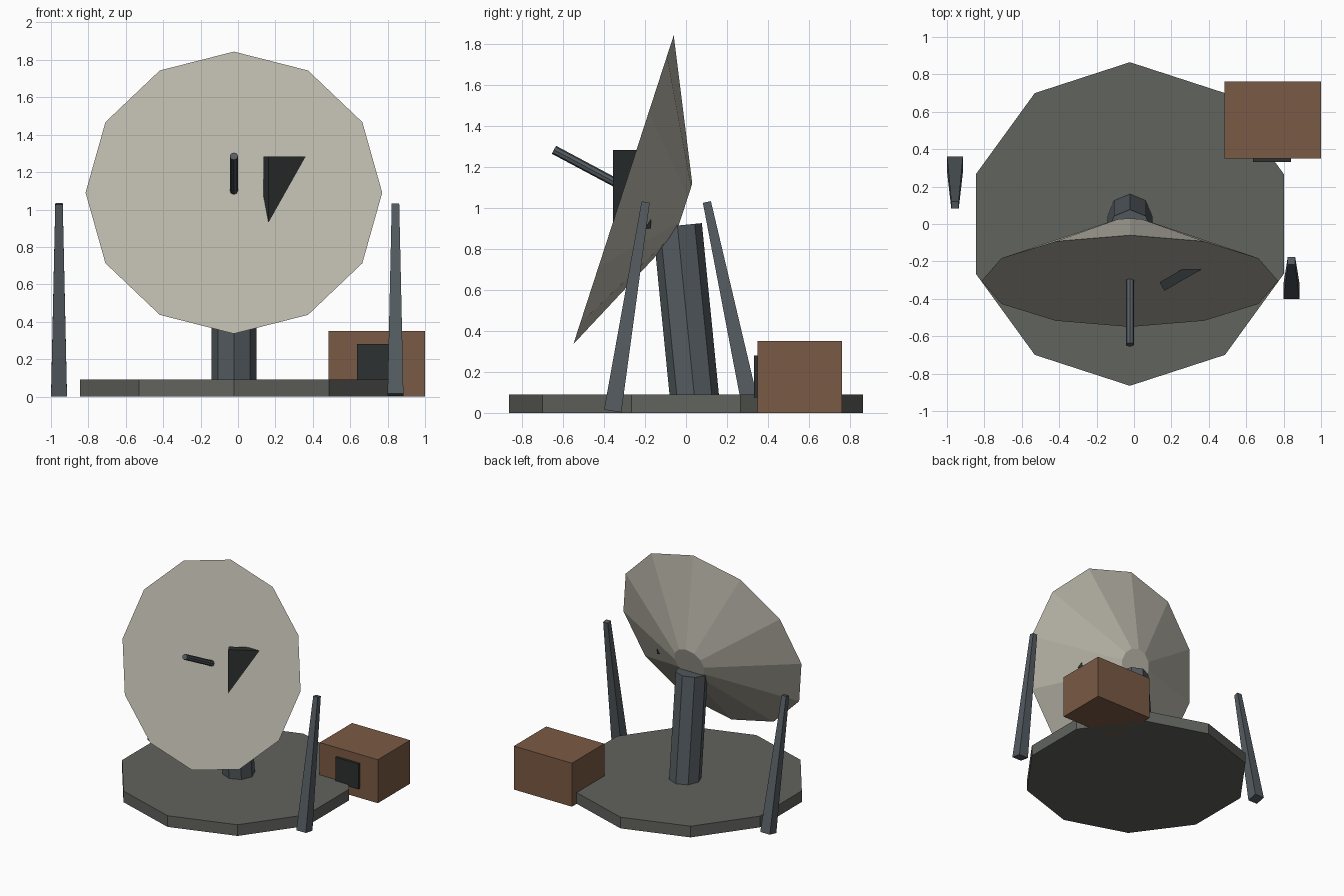
import bpy, bmesh, math
from mathutils import Vector, Matrix

if "Cube" in bpy.data.objects:
    bpy.data.objects.remove(bpy.data.objects["Cube"])


def material(name, rgb):
    m = bpy.data.materials.new(name)
    m.diffuse_color = (*rgb, 1)
    m.use_nodes = True
    m.node_tree.nodes["Principled BSDF"].inputs["Base Color"].default_value = m.diffuse_color
    return m


CONCRETE = material("concrete", (0.12, 0.125, 0.11))
STEEL = material("steel", (0.09, 0.107, 0.12))
DISH = material("dish_paint", (0.49, 0.47, 0.40))
RUST = material("rust_brown", (0.195, 0.102, 0.058))
DARK = material("dark_metal", (0.027, 0.031, 0.031))


def finish(name, bm, mat):
    bmesh.ops.recalc_face_normals(bm, faces=bm.faces)
    me = bpy.data.meshes.new(name)
    bm.to_mesh(me)
    bm.free()
    me.materials.append(mat)
    ob = bpy.data.objects.new(name, me)
    bpy.context.collection.objects.link(ob)
    return ob


def frustum(name, p1, p2, r1, r2, sides, mat, start=90):
    """Closed tapered prism between two points, ends square to its axis."""
    p1, p2 = Vector(p1), Vector(p2)
    u = Vector((1, 0, 0))
    v = (p2 - p1).normalized().cross(u).normalized()
    bm = bmesh.new()
    rings = []
    for p, r in ((p1, r1), (p2, r2)):
        angles = [math.radians(start) + math.tau * i / sides for i in range(sides)]
        rings.append([bm.verts.new(p + r * (math.cos(a) * u + math.sin(a) * v))
                      for a in angles])
    bm.faces.new(rings[0])
    bm.faces.new(rings[1])
    for i in range(sides):
        j = (i + 1) % sides
        bm.faces.new((rings[0][i], rings[0][j], rings[1][j], rings[1][i]))
    return finish(name, bm, mat)


def box(name, lo, hi, mat):
    lo, hi = Vector(lo), Vector(hi)
    bm = bmesh.new()
    bmesh.ops.create_cube(bm, size=1)
    bmesh.ops.scale(bm, vec=hi - lo, verts=bm.verts)
    bmesh.ops.translate(bm, vec=(lo + hi) / 2, verts=bm.verts)
    return finish(name, bm, mat)


CX = -0.022

# Ten-sided base slab and leaning mast
frustum("base_slab", (CX, 0, 0), (CX, 0, 0.09), 0.865, 0.865, 10, CONCRETE)
frustum("mast", (CX, 0.045, 0.04), (CX, -0.042, 0.915), 0.12, 0.12, 8, STEEL)

# Tilted dish: flat-fronted cone with a small back plate
tilt = math.radians(18)
rim = Vector((CX, -0.305, 1.09))
back = rim + 0.31 * Vector((0, math.cos(tilt), -math.sin(tilt)))
frustum("dish", rim, back, 0.793, 0.132, 12, DISH)

# Feed rod in front of the dish
frustum("feed_rod", (CX, -0.27, 1.085), (CX, -0.645, 1.285), 0.022, 0.022, 8, STEEL)

# Dark plate angled through the dish face
plate = box("dish_plate", (0, 0, 0.90), (0.28, 0.052, 1.283), DARK)
plate.data.transform(Matrix.Translation((0.163, -0.357, 0))
                     @ Matrix.Rotation(math.radians(30), 4, 'Z'))

# Tapered square struts leaning on either side
for name, x, y1, y2 in (("right_strut", 0.842, -0.358, -0.197),
                        ("left_strut", -0.957, 0.32, 0.102)):
    frustum(name, (x, y1, 0.009), (x, y2, 1.03),
            0.0425 * math.sqrt(2), 0.02 * math.sqrt(2), 4, STEEL, 45)

# Equipment box with its door
box("equipment_box", (0.483, 0.35, 0), (1.0, 0.762, 0.35), RUST)
box("box_door", (0.637, 0.332, 0.075), (0.84, 0.36, 0.28), DARK)
